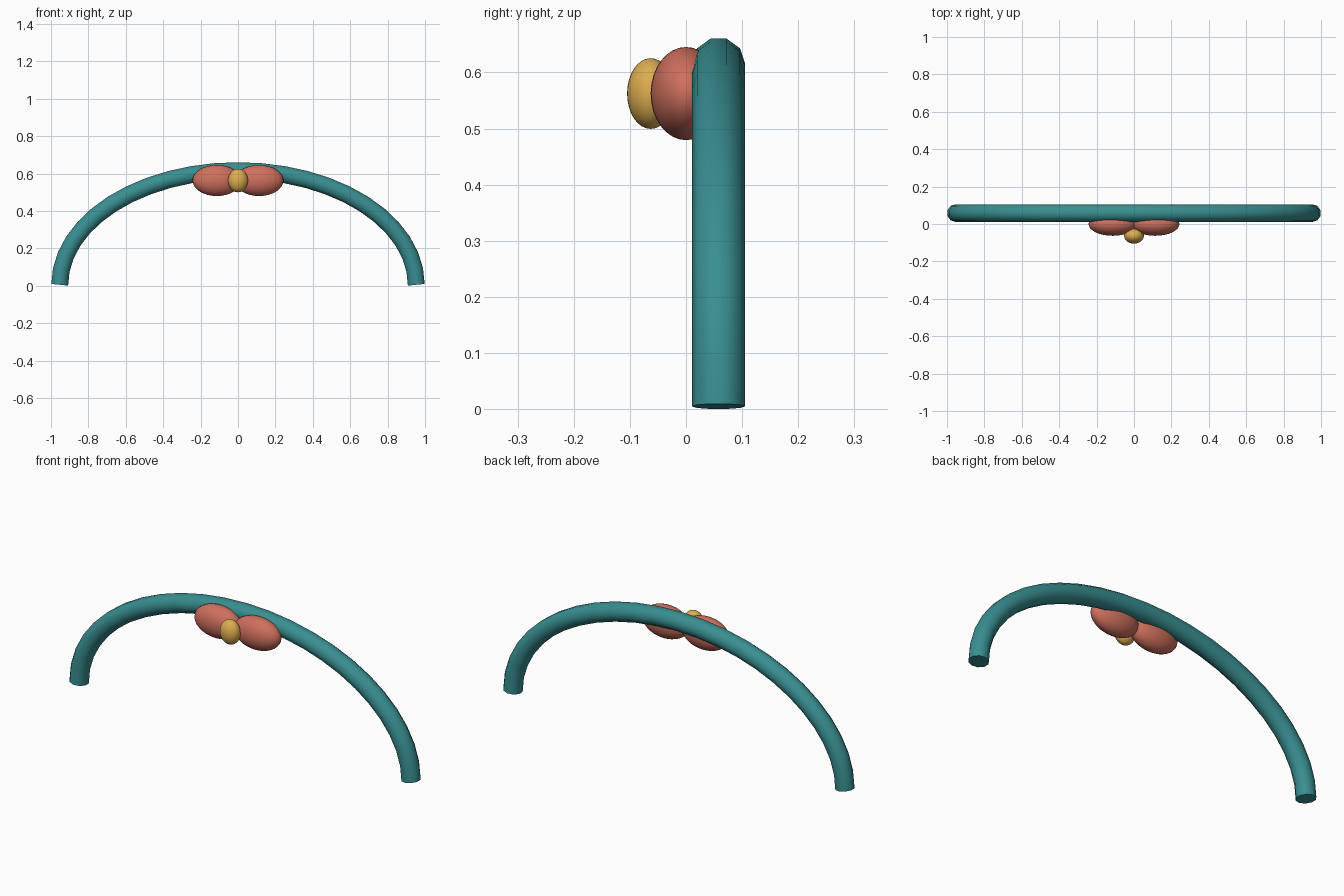
import bpy
from math import sin, cos, pi

if "Cube" in bpy.data.objects:
    bpy.data.objects.remove(bpy.data.objects["Cube"])


def material(name, color):
    m = bpy.data.materials.new(name)
    m.diffuse_color = (*color, 1)
    m.use_nodes = True
    m.node_tree.nodes["Principled BSDF"].inputs["Base Color"].default_value = m.diffuse_color
    return m


teal = material("teal", (0.04, 0.27, 0.28))
coral = material("coral", (0.62, 0.16, 0.11))
gold = material("gold", (0.72, 0.42, 0.08))


def ellipsoid(name, loc, radii, mat):
    bpy.ops.mesh.primitive_uv_sphere_add(segments=32, ring_count=16, location=loc)
    ob = bpy.context.object
    ob.name = name
    ob.scale = radii
    ob.data.materials.append(mat)
    bpy.ops.object.transform_apply(location=False, rotation=False, scale=True)
    bpy.ops.object.shade_smooth()


# Headband: ten-sided tube swept along a half ellipse, capped at both ends
STEPS = 24
curve = bpy.data.curves.new("headband", 'CURVE')
curve.dimensions = '3D'
curve.bevel_depth = 0.0475
curve.bevel_resolution = 3
curve.use_fill_caps = True
path = curve.splines.new('POLY')
path.points.add(STEPS)
for i, p in enumerate(path.points):
    a = pi * i / STEPS
    p.co = (-0.953 * cos(a), 0.058, 0.005 + 0.61 * sin(a), 1)
path.use_smooth = True
band = bpy.data.objects.new("headband", curve)
bpy.context.collection.objects.link(band)
curve.materials.append(teal)
bpy.ops.object.select_all(action='DESELECT')
band.select_set(True)
bpy.context.view_layer.objects.active = band
bpy.ops.object.convert(target='MESH')
bpy.ops.object.shade_smooth_by_angle(angle=0.8)

# Bow: two mirrored loops and a centre knot
for side, s in (("left", -1), ("right", 1)):
    ellipsoid(f"bow_loop_{side}", (s * 0.113, 0, 0.5625), (0.13, 0.063, 0.083), coral)
ellipsoid("bow_knot", (0, -0.063, 0.5625), (0.053, 0.042, 0.063), gold)
